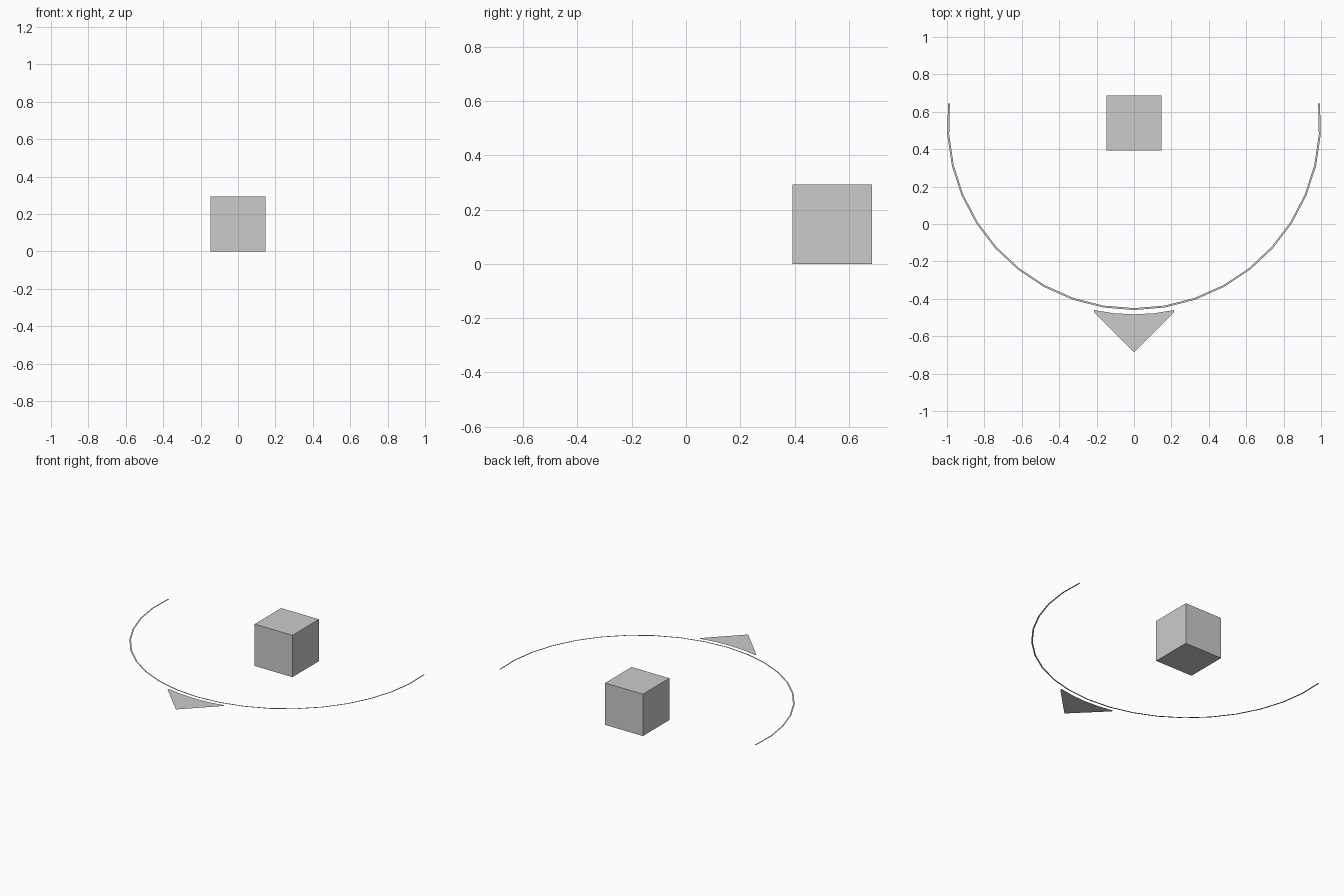
import bpy
import bmesh
from math import radians, sin, cos

if "Cube" in bpy.data.objects:
    bpy.data.objects.remove(bpy.data.objects["Cube"])

CY, Z = 0.54, 0.147          # centre of the dial and height of the flat parts
HALF = 0.1465                # half size of the cube


def make_object(name, bm):
    mesh = bpy.data.meshes.new(name)
    bm.to_mesh(mesh)
    bm.free()
    obj = bpy.data.objects.new(name, mesh)
    bpy.context.collection.objects.link(obj)
    return obj


def arc(bm, r, a0, a1, n):
    """Vertices along an arc around the cube centre."""
    verts = []
    for i in range(n + 1):
        a = radians(a0 + (a1 - a0) * i / n)
        verts.append(bm.verts.new((r * cos(a), CY + r * sin(a), Z)))
    return verts


# centre cube
bm = bmesh.new()
bmesh.ops.create_cube(bm, size=2 * HALF)
bmesh.ops.translate(bm, verts=bm.verts, vec=(0, CY, HALF))
make_object("centre_cube", bm)

# thin flat arc ribbon, open at the back
bm = bmesh.new()
inner = arc(bm, 0.990, -186, 6, 20)
outer = arc(bm, 1.000, -186, 6, 20)
for i in range(20):
    bm.faces.new((inner[i], outer[i], outer[i + 1], inner[i + 1]))
make_object("arc_ribbon", bm)

# flat arrow pointer with a curved back edge, clipped corners and a front tip
bm = bmesh.new()
back = arc(bm, 1.023, -77.9, -102.1, 4)
left = bm.verts.new((-0.214, -0.473, Z))
tip = bm.verts.new((0, -0.687, Z))
right = bm.verts.new((0.214, -0.473, Z))
rim = [right] + back + [left]
for a, b in zip(rim, rim[1:]):
    bm.faces.new((a, b, tip))
bmesh.ops.recalc_face_normals(bm, faces=bm.faces)
for f in bm.faces:
    if f.normal.z < 0:
        f.normal_flip()
make_object("arrow_pointer", bm)
